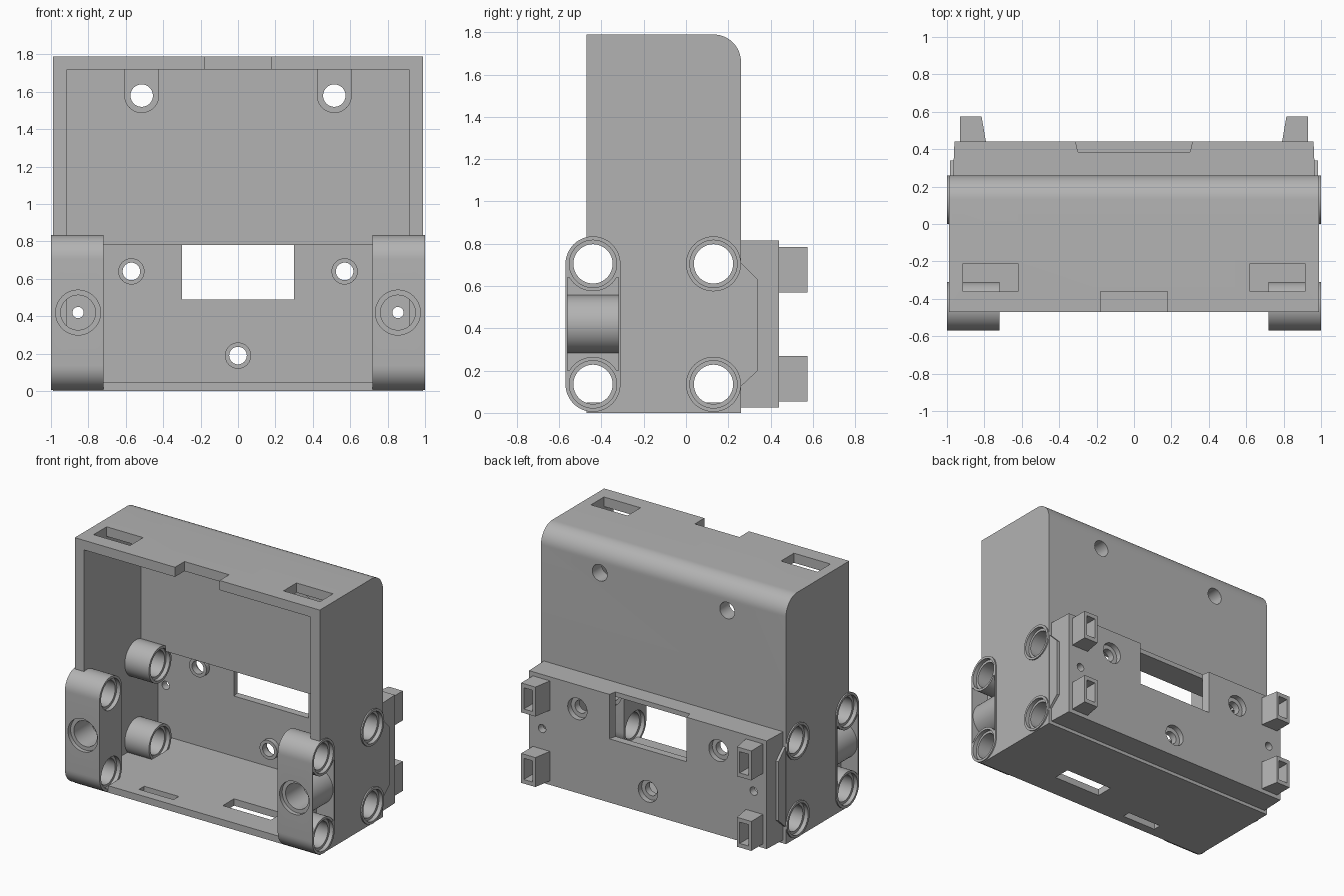
import bpy, bmesh, math
from mathutils import Vector

if "Cube" in bpy.data.objects:
    bpy.data.objects.remove(bpy.data.objects["Cube"])

GREY = (0.45, 0.45, 0.45, 1)
mat = bpy.data.materials.new("plain grey plastic")
mat.use_nodes = True
mat.diffuse_color = GREY
mat.node_tree.nodes["Principled BSDF"].inputs["Base Color"].default_value = GREY


def prism(name, pts, axis, lo, hi):
    """Extrude a 2D profile along an axis; profile uses the other two axes in order."""
    def place(p, d):
        v = list(p)
        v.insert("xyz".index(axis), d)
        return Vector(v)
    bm = bmesh.new()
    a = [bm.verts.new(place(p, lo)) for p in pts]
    b = [bm.verts.new(place(p, hi)) for p in pts]
    bm.faces.new(a)
    bm.faces.new(b)
    for i in range(len(pts)):
        j = (i + 1) % len(pts)
        bm.faces.new((a[i], a[j], b[j], b[i]))
    bmesh.ops.recalc_face_normals(bm, faces=bm.faces)
    me = bpy.data.meshes.new(name)
    bm.to_mesh(me)
    bm.free()
    me.materials.append(mat)
    ob = bpy.data.objects.new(name, me)
    bpy.context.collection.objects.link(ob)
    return ob


def box(x0, x1, y0, y1, z0, z1, name="cutter"):
    x0, x1 = sorted((x0, x1))
    return prism(name, [(x0, y0), (x1, y0), (x1, y1), (x0, y1)], "z", z0, z1)


def arc(cx, cy, r, start, end, n):
    return [(cx + r * math.cos(t), cy + r * math.sin(t))
            for t in (math.radians(start + (end - start) * i / n) for i in range(n + 1))]


def cyl(axis, u, v, r, lo, hi, name="cutter"):
    return prism(name, arc(u, v, r, 0, 360, 48)[:-1], axis, min(lo, hi), max(lo, hi))


def combine(target, tools, op="DIFFERENCE"):
    """Apply each tool as a boolean and remove it."""
    for tool in tools:
        mod = target.modifiers.new("cut", "BOOLEAN")
        mod.operation, mod.solver, mod.object = op, "EXACT", tool
        bpy.context.view_layer.objects.active = target
        bpy.ops.object.modifier_apply(modifier=mod.name)
        bpy.data.objects.remove(tool)
    return target


def finish(ob):
    bpy.ops.object.select_all(action="DESELECT")
    ob.select_set(True)
    bpy.context.view_layer.objects.active = ob
    bpy.ops.object.shade_smooth_by_angle(angle=math.radians(30))


BEAM_Y, REAR_Y = -0.44, 0.13      # pin hole rows
PIN_Z = (0.135, 0.705)
MID_X, MID_Z = 0.855, 0.42
R, HOLE, RIM = 0.13, 0.093, 0.112
SIDES = ((1, "left"), (-1, "right"))


def stadium():
    return (arc(BEAM_Y, PIN_Z[1], R, 0, 180, 24) + arc(BEAM_Y, PIN_Z[0], R, 180, 360, 24))


def pin_hole(s, y, z):
    """Through hole with a shallow counterbore at each end."""
    return [cyl("x", y, z, HOLE, s * 0.6, s * 1.1),
            cyl("x", y, z, RIM, s * 0.97, s * 1.1),
            cyl("x", y, z, RIM, s * 0.6, s * 0.75)]


# Case shell with rounded upper back edge
profile = [(-0.47, 0), (0.26, 0)] + arc(0.13, 1.66, 0.13, 0, 90, 16) + [(-0.47, 1.79)]
case = prism("case", profile, "x", -0.99, 0.99)

# Rear housing and its side cheeks
housing = prism("housing", [(-0.97, 0.2), (0.97, 0.2), (0.96, 0.44), (-0.96, 0.44)],
                "z", 0.025, 0.815)
cheeks = prism("cheeks", [(0.2, 0.07), (0.34, 0.2), (0.34, 0.63), (0.2, 0.77)],
               "x", -0.985, 0.985)
combine(case, [housing, cheeks], "UNION")

# Interior, window, and openings in roof and floor
combine(case, [
    box(-0.915, 0.915, -1, 0.19, 0.05, 1.72),
    box(-0.915, 0.915, -0.4, 0.385, 0.05, 0.78),
    box(-0.3, 0.3, 0.1, 0.6, 0.5, 0.78),
    prism("cutter", [(-0.3, 0.385), (0.3, 0.385), (0.325, 0.5), (-0.325, 0.5)], "z", 0.49, 0.9),
    box(-0.18, 0.18, -0.6, -0.36, 1.6, 1.9),
    box(0.08, 0.47, -0.29, -0.16, -0.1, 0.2),
    box(-0.52, -0.24, -0.4, -0.34, -0.1, 0.2),
])

# Screw bosses: low rings on the rear plate, U-shaped pads below the roof
SCREWS = [(-0.57, 0.64), (0.57, 0.64), (0, 0.19)]
combine(case, [cyl("y", x, z, 0.07, 0.35, 0.4) for x, z in SCREWS], "UNION")
for x, z in SCREWS:
    combine(case, [cyl("y", x, z, 0.047, 0.3, 0.6), cyl("y", x, z, 0.078, 0.4, 0.6)])
for x in (-0.515, 0.515):
    pad = [(x + 0.093, 1.75)] + arc(x, 1.58, 0.093, 0, -180, 24) + [(x - 0.093, 1.75)]
    combine(case, [prism("pad", pad, "y", 0.15, 0.22)], "UNION")
    combine(case, [cyl("y", x, 1.58, 0.06, 0, 0.5)])

# Side openings: roof slots, pilot holes, and seats for beams and tubes
for s, side in SIDES:
    combine(case, [box(s * 0.62, s * 0.915, -0.36, -0.21, 1.6, 1.9),
                   cyl("y", s * MID_X, MID_Z, 0.03, 0.3, 0.6),
                   prism("cutter", stadium(), "x", *sorted((s * 0.72, s * 1.1)))])
    combine(case, [cyl("x", REAR_Y, z, R, s * 0.72, s * 1.1) for z in PIN_Z])
finish(case)

for s, side in SIDES:
    # Front mounting beam with recessed outer side and a crosswise pin hole
    beam = prism(side + "_front_beam", stadium(), "x", *sorted((s * 0.72, s)))
    combine(beam, [box(s * 0.86, s * 1.1, -0.56, -0.32, 0.2, 0.64)])
    collars = [cyl("x", BEAM_Y, z, 0.1295, s * 0.8, s * 0.999) for z in PIN_Z]
    collars.append(cyl("y", s * MID_X, MID_Z, 0.137, -0.567, -0.313))
    combine(beam, collars, "UNION")
    for z in PIN_Z:
        combine(beam, pin_hole(s, BEAM_Y, z))
    combine(beam, [cyl("y", s * MID_X, MID_Z, HOLE, -0.7, -0.2),
                   cyl("y", s * MID_X, MID_Z, 0.12, -0.7, -0.54),
                   cyl("y", s * MID_X, MID_Z, 0.12, -0.34, -0.2)])
    finish(beam)

    # Rear pin tubes and hollow back clips
    for level, z, clip_z in (("lower", PIN_Z[0], 0.055), ("upper", PIN_Z[1], 0.57)):
        tube = cyl("x", REAR_Y, z, R, s * 0.72, s, f"{side}_{level}_pin_tube")
        finish(combine(tube, pin_hole(s, REAR_Y, z)))
        outline = [(s * 0.93, 0.43), (s * 0.93, 0.575), (s * 0.815, 0.575), (s * 0.79, 0.43)]
        clip = prism(f"{side}_{level}_back_clip", outline, "z", clip_z, clip_z + 0.215)
        combine(clip, [box(s * 0.837, s * 0.908, 0.45, 0.7, clip_z + 0.03, clip_z + 0.185)])
        finish(clip)
